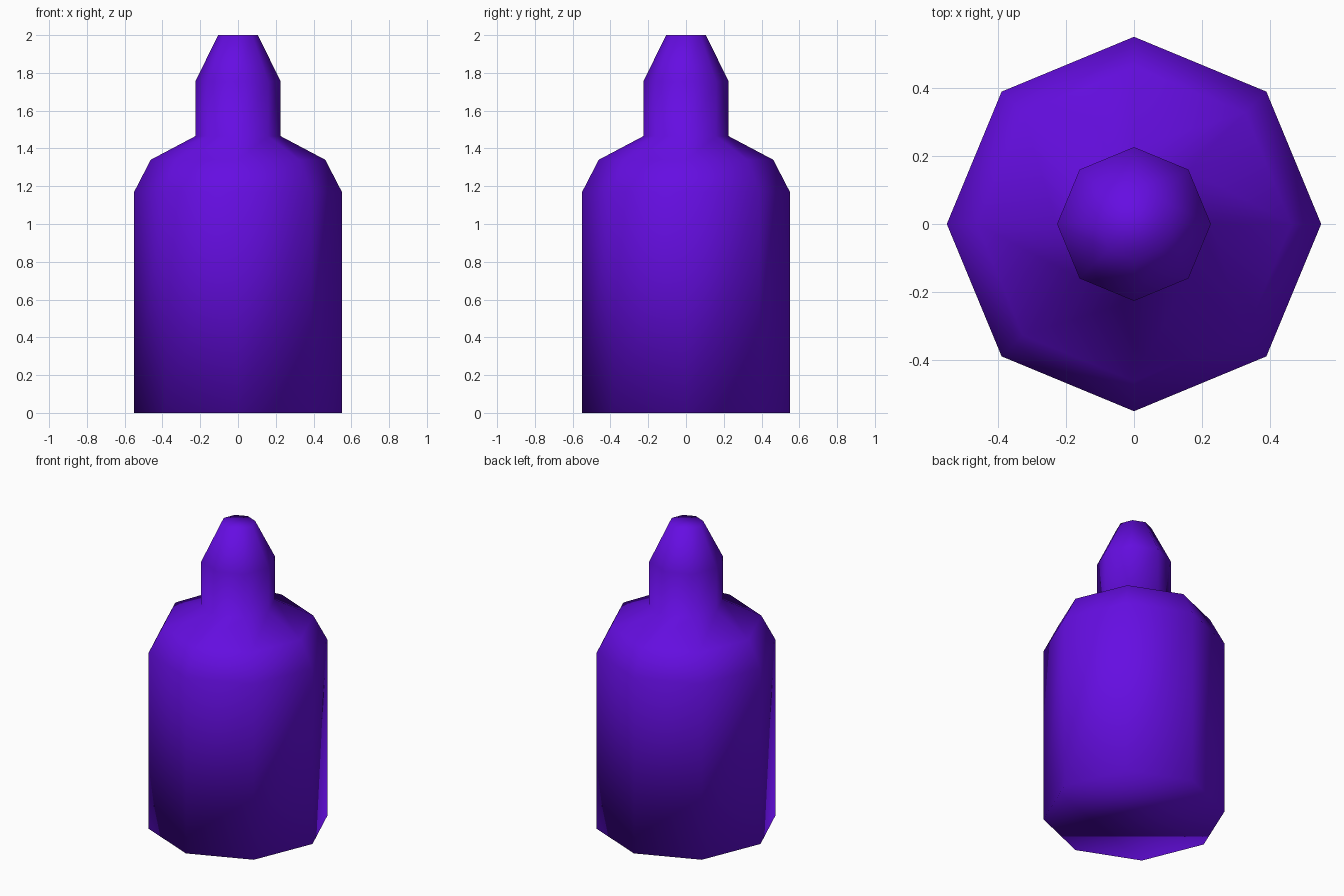
import bpy
import bmesh
from math import cos, sin, tau

if "Cube" in bpy.data.objects:
    bpy.data.objects.remove(bpy.data.objects["Cube"], do_unlink=True)

SIDES = 8

# Purple material
purple = bpy.data.materials.new("purple")
purple.use_nodes = True
colour = (0.13, 0.004, 0.76, 1.0)
purple.diffuse_color = colour
purple.node_tree.nodes["Principled BSDF"].inputs["Base Color"].default_value = colour

# Bottle silhouette as (radius, height): base, shoulder, neck, cap tip
profile = [(0.55, 0), (0.55, 1.17), (0.462, 1.34),
           (0.226, 1.465), (0.226, 1.755), (0.105, 2.0)]

# Revolve the silhouette into octagonal rings joined by quads
bm = bmesh.new()
rings = [[bm.verts.new((r * cos(tau * i / SIDES), r * sin(tau * i / SIDES), z))
          for i in range(SIDES)] for r, z in profile]
for low, high in zip(rings, rings[1:]):
    for i in range(SIDES):
        j = (i + 1) % SIDES
        bm.faces.new((low[i], low[j], high[j], high[i]))

# Flat base and tip
bm.faces.new(rings[0][::-1])
bm.faces.new(rings[-1])

# Soft shading runs over the whole surface
for face in bm.faces:
    face.smooth = True

mesh = bpy.data.meshes.new("bottle")
bm.to_mesh(mesh)
bm.free()
mesh.materials.append(purple)
bottle = bpy.data.objects.new("bottle", mesh)
bpy.context.collection.objects.link(bottle)
